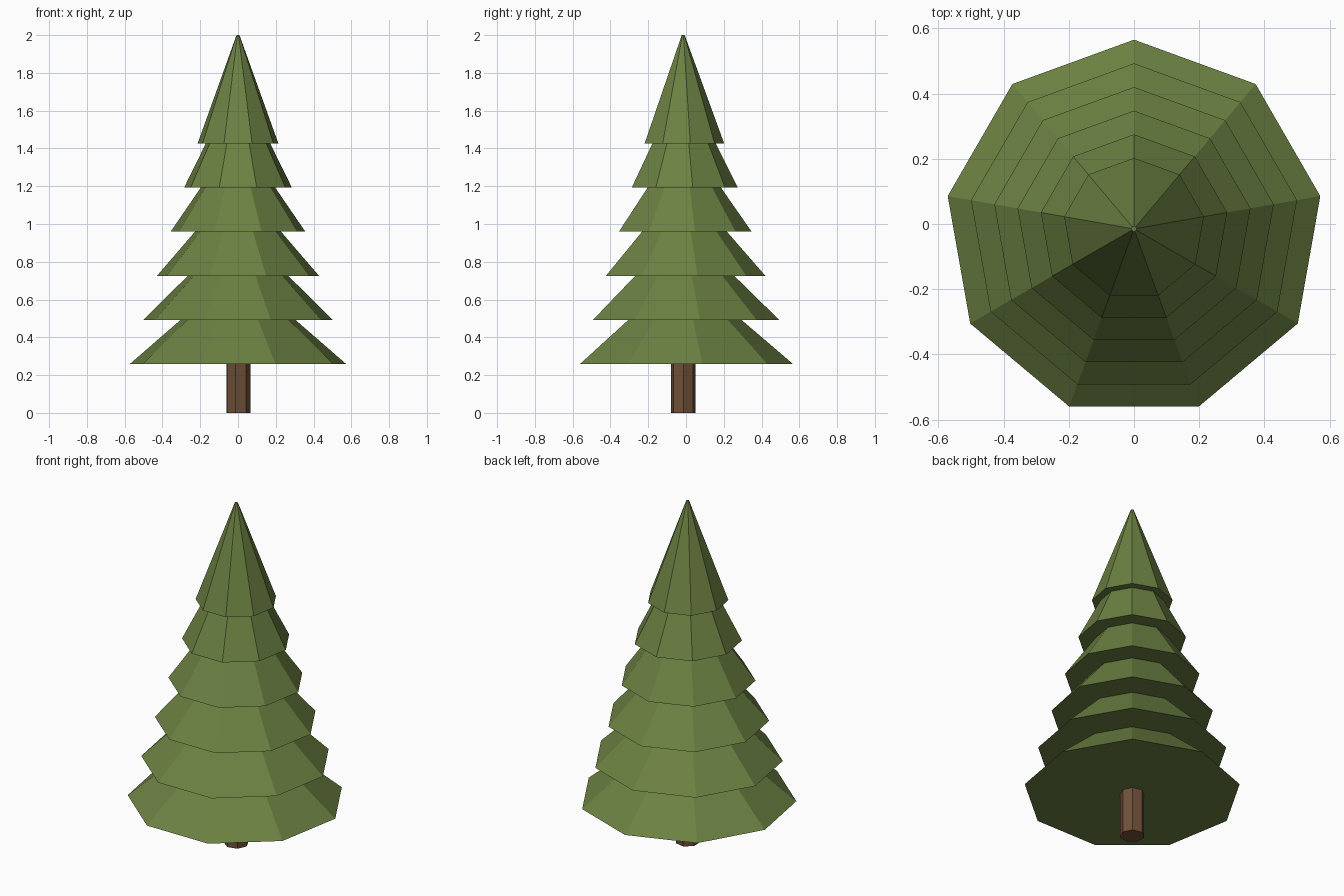
import bpy, bmesh
from math import radians
from mathutils import Matrix

if "Cube" in bpy.data.objects:
    bpy.data.objects.remove(bpy.data.objects["Cube"])

CENTRE_Y = -0.015  # nine-sided outline is centred by its bounds


def material(name, rgb):
    m = bpy.data.materials.new(name)
    m.diffuse_color = (*rgb, 1)
    m.use_nodes = True
    m.node_tree.nodes["Principled BSDF"].inputs["Base Color"].default_value = m.diffuse_color
    return m


def cone(name, sides, r1, r2, z0, z1, mat, turn=0):
    bm = bmesh.new()
    place = Matrix.Translation((0, CENTRE_Y, (z0 + z1) / 2)) @ Matrix.Rotation(turn, 4, 'Z')
    bmesh.ops.create_cone(bm, cap_ends=True, segments=sides, radius1=r1,
                          radius2=r2, depth=z1 - z0)
    # put one corner exactly on +y before turning
    first = max(bm.verts, key=lambda v: v.co.y)
    if sides == 9 and abs(first.co.x) > 1e-4:
        bmesh.ops.rotate(bm, verts=bm.verts, matrix=Matrix.Rotation(radians(90), 3, 'Z'))
        if abs(max(bm.verts, key=lambda v: v.co.y).co.x) > 1e-4:
            bmesh.ops.rotate(bm, verts=bm.verts, matrix=Matrix.Rotation(radians(180), 3, 'Z'))
    bm.transform(place)
    me = bpy.data.meshes.new(name)
    bm.to_mesh(me)
    bm.free()
    me.materials.append(mat)
    ob = bpy.data.objects.new(name, me)
    bpy.context.collection.objects.link(ob)
    return ob


green = material("needles", (0.15, 0.22, 0.055))
brown = material("bark", (0.16, 0.08, 0.04))

# trunk
cone("trunk", 7, 0.066, 0.066, 0, 0.36, brown, radians(14))

# stacked branch tiers, widest at the bottom
heights = [0.49, 0.49, 0.49, 0.51, 0.565, 0.575]
for i, h in enumerate(heights):
    z = 0.26 + 0.233 * i
    cone(f"branch_tier_{i + 1}", 9, 0.58 - 0.0725 * i, 0.008, z, z + h, green)
